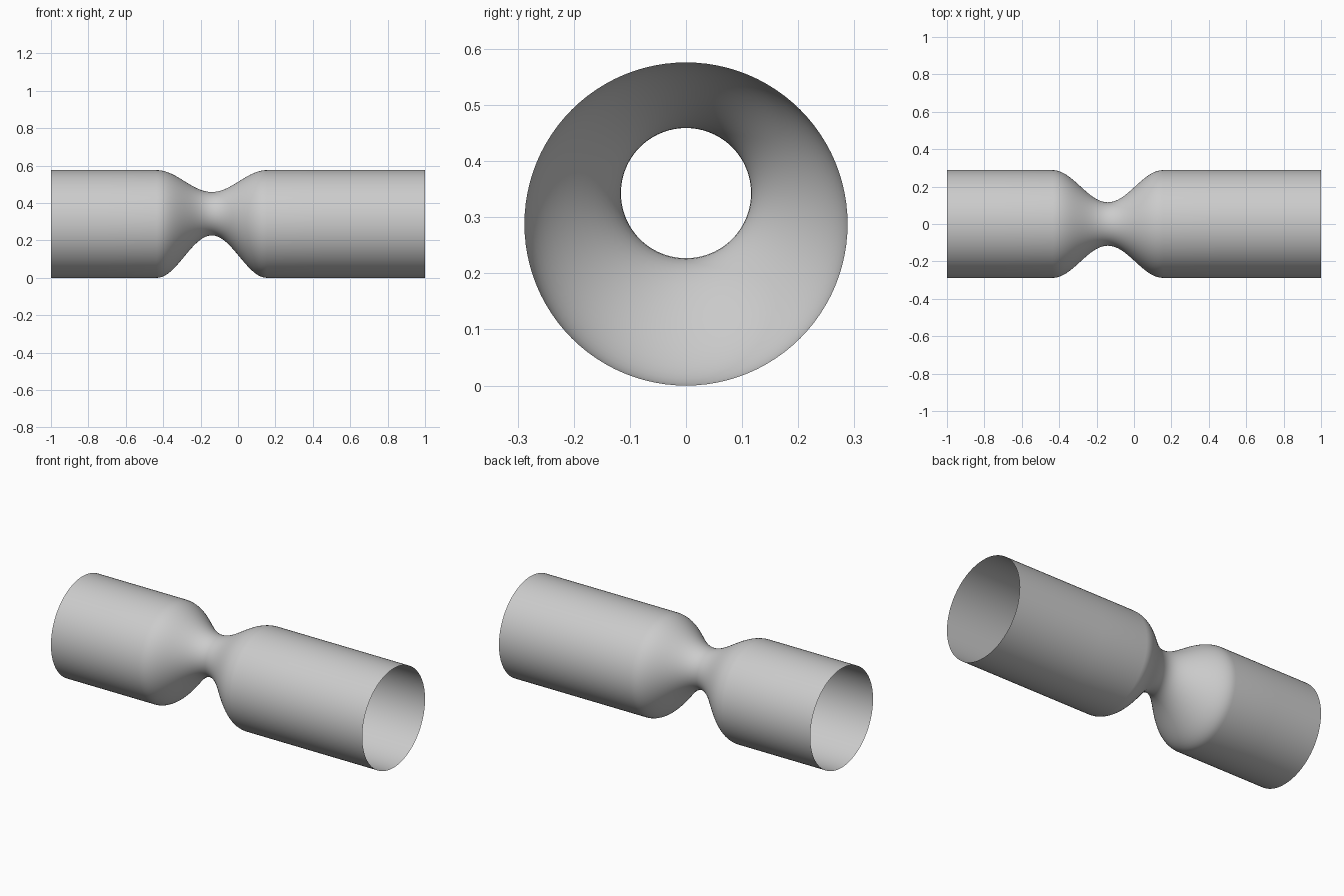
import bpy, bmesh
from math import pi, cos, sin

if "Cube" in bpy.data.objects:
    bpy.data.objects.remove(bpy.data.objects["Cube"])

RADIUS, THROAT_RADIUS = 0.288, 0.116
THROAT_X, HALF_WIDTH, THROAT_LIFT = -0.14, 0.295, 0.055
SIDES, STEPS = 96, 40

# Plain grey wall colour
grey = bpy.data.materials.new("light grey")
grey.use_nodes = True
colour = (0.6, 0.6, 0.6, 1)
grey.diffuse_color = colour
grey.node_tree.nodes["Principled BSDF"].inputs["Base Color"].default_value = colour


def ring(bm, x):
    """Circle of the tube at x, pinched and lifted near the throat."""
    t = min(1, abs(x - THROAT_X) / HALF_WIDTH)
    pinch = (1 + cos(pi * t)) / 2
    r = RADIUS + (THROAT_RADIUS - RADIUS) * pinch
    z = RADIUS + THROAT_LIFT * pinch
    angles = [2 * pi * i / SIDES for i in range(SIDES)]
    return [bm.verts.new((x, r * cos(a), z + r * sin(a))) for a in angles]


# Open tube: straight ends with an off-centre cosine constriction between
start = THROAT_X - HALF_WIDTH
stations = [-1, -0.7]
stations += [start + 2 * HALF_WIDTH * i / STEPS for i in range(STEPS + 1)]
stations += [0.45, 0.72, 1]

bm = bmesh.new()
rings = [ring(bm, x) for x in stations]
for a, b in zip(rings, rings[1:]):
    for i in range(SIDES):
        j = (i + 1) % SIDES
        bm.faces.new((a[i], a[j], b[j], b[i]))
bmesh.ops.recalc_face_normals(bm, faces=bm.faces)
# Make the normals point away from the tube axis
bm.faces.ensure_lookup_table()
face = bm.faces[0]
if face.normal.y * face.calc_center_median().y < 0:
    bmesh.ops.reverse_faces(bm, faces=bm.faces)

mesh = bpy.data.meshes.new("constricted_tube")
bm.to_mesh(mesh)
bm.free()
mesh.materials.append(grey)
tube = bpy.data.objects.new("constricted_tube", mesh)
bpy.context.collection.objects.link(tube)
mesh.shade_smooth()
